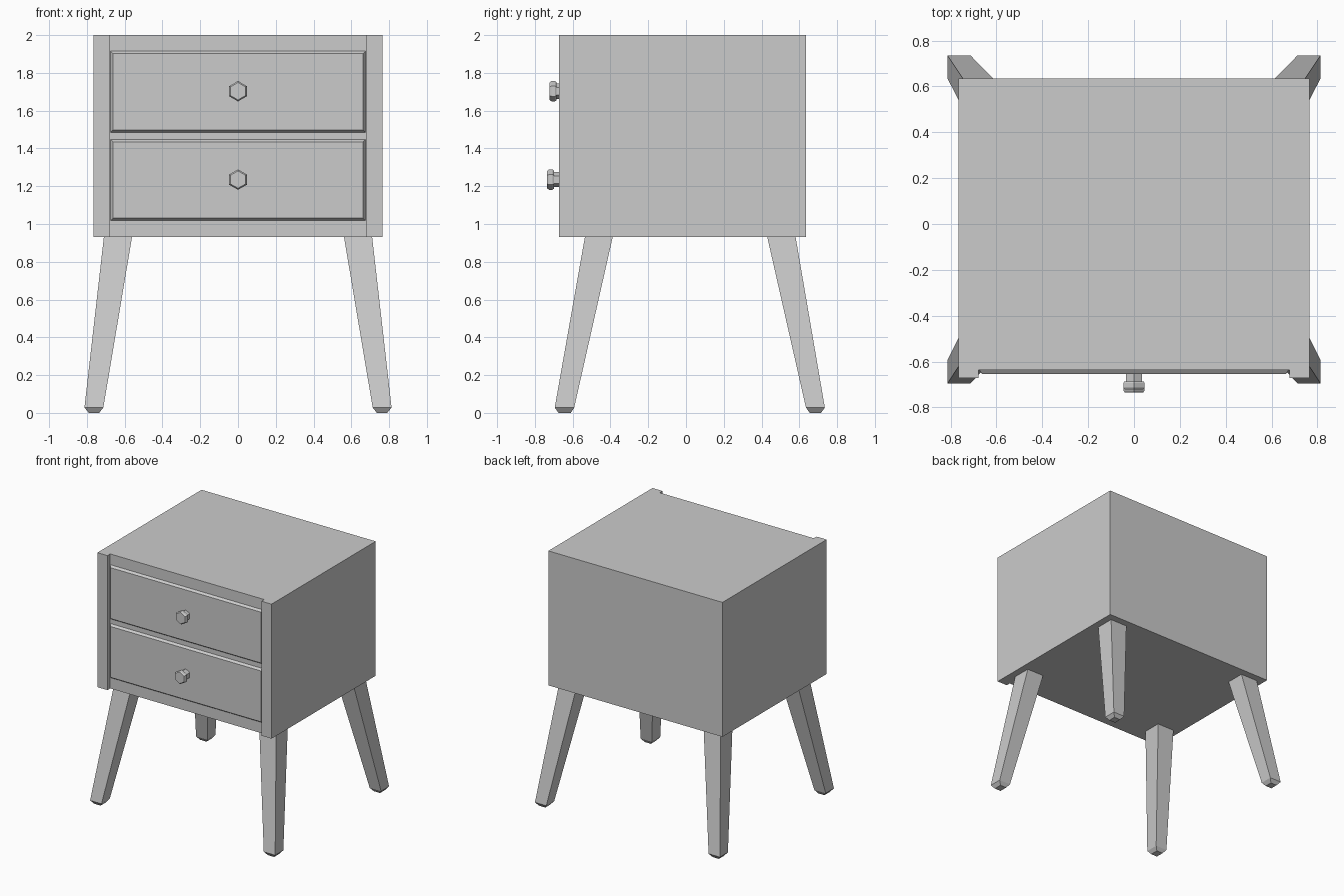
import bpy, bmesh
from math import pi, sin, cos

if "Cube" in bpy.data.objects:
    bpy.data.objects.remove(bpy.data.objects["Cube"])


def loft(name, rings):
    """Closed solid through rings of equal point count, capped at both ends."""
    bm = bmesh.new()
    loops = [[bm.verts.new(p) for p in ring] for ring in rings]
    n = len(loops[0])
    for a, b in zip(loops, loops[1:]):
        for i in range(n):
            j = (i + 1) % n
            bm.faces.new((a[i], a[j], b[j], b[i]))
    bm.faces.new(loops[0][::-1])
    bm.faces.new(loops[-1])
    bmesh.ops.recalc_face_normals(bm, faces=bm.faces)
    me = bpy.data.meshes.new(name)
    bm.to_mesh(me)
    bm.free()
    ob = bpy.data.objects.new(name, me)
    bpy.context.collection.objects.link(ob)
    return ob


def rect_xy(x0, x1, y0, y1, z):
    return [(x0, y0, z), (x1, y0, z), (x1, y1, z), (x0, y1, z)]


def rect_xz(hx, z0, z1, y):
    return [(-hx, y, z0), (hx, y, z0), (hx, y, z1), (-hx, y, z1)]


def hexagon(r, y, z):
    return [(r * sin(i * pi / 3), y, z + r * cos(i * pi / 3)) for i in range(6)]


# Cabinet: plan outline with side posts standing proud of the recessed front
W, P, BACK, FRONT, RECESS = 0.765, 0.677, 0.635, -0.672, -0.637
plan = [(-W, BACK), (-W, FRONT), (-P, FRONT), (-P, RECESS),
        (P, RECESS), (P, FRONT), (W, FRONT), (W, BACK)]
loft("cabinet", [[(x, y, z) for x, y in plan] for z in (0.932, 2.0)])

# Drawer fronts with bevelled rims, and hexagonal knobs
DRAWER = -0.655
for level, z0, z1, kz, tip in (("upper", 1.485, 1.915, 1.703, -0.722),
                               ("lower", 1.018, 1.448, 1.235, -0.735)):
    loft(level + "_drawer_front", [
        rect_xz(0.674, z0, z1, RECESS + 0.02),
        rect_xz(0.674, z0, z1, RECESS),
        rect_xz(0.662, z0 + 0.013, z1 - 0.013, DRAWER)])
    profile = [(0.040, DRAWER + 0.01), (0.040, tip + 0.036), (0.048, tip + 0.036),
               (0.054, tip + 0.028), (0.054, tip + 0.010), (0.046, tip)]
    loft(level + "_knob", [hexagon(r, y, kz) for r, y in profile])

# Splayed, tapered legs with chamfered feet, mirrored left to right
for place, top, bottom, foot in (
        ("front", (-0.535, -0.388), (-0.695, -0.592), (-0.675, -0.610)),
        ("back", (0.430, 0.580), (0.635, 0.735), (0.655, 0.715))):
    leg = loft(place + "_legs", [
        rect_xy(0.735, 0.790, *foot, 0.0),
        rect_xy(0.713, 0.813, *bottom, 0.028),
        rect_xy(0.561, 0.710, *top, 0.932)])
    leg.modifiers.new("Mirror", 'MIRROR').use_axis = (True, False, False)
